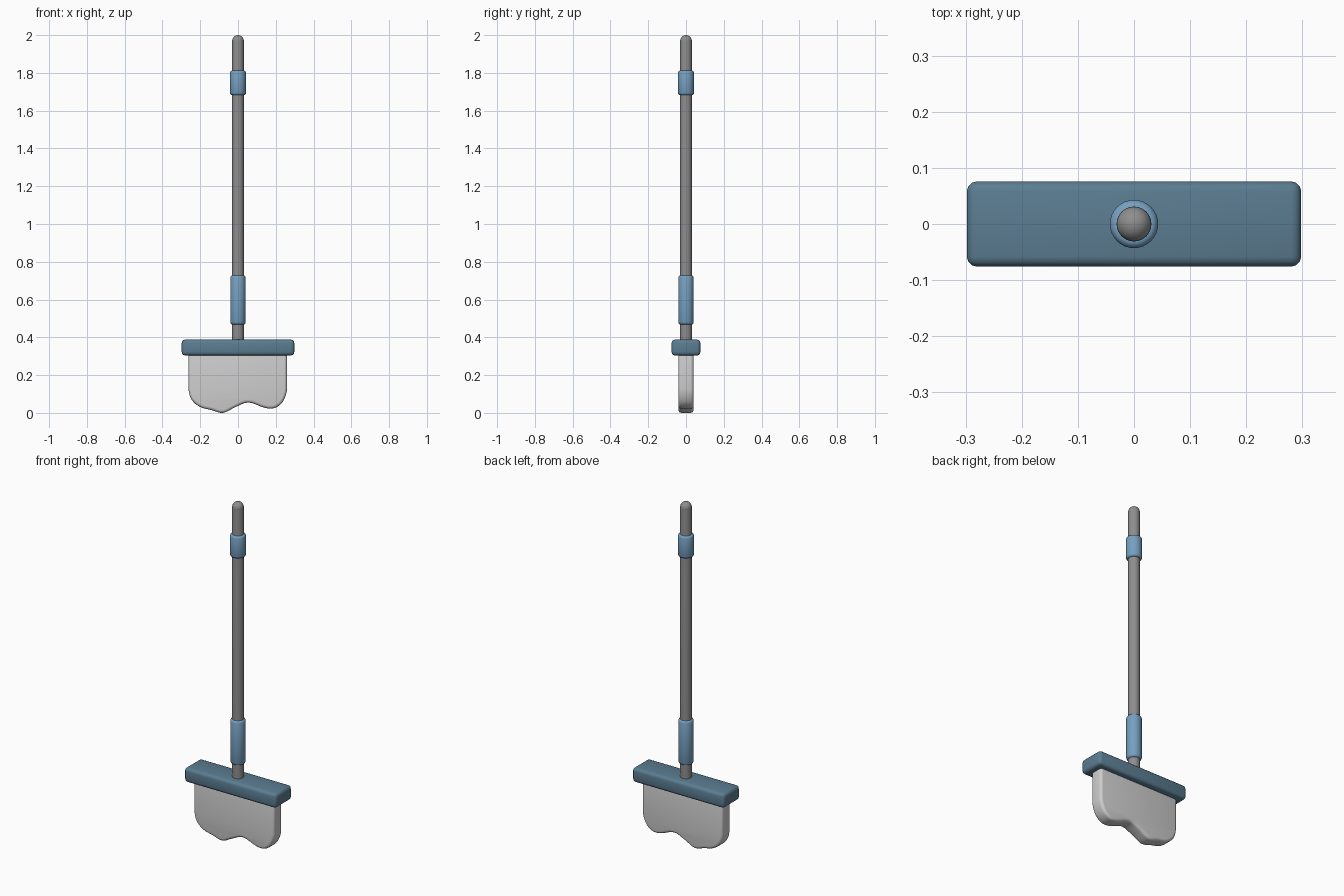
import bpy, bmesh, math
from mathutils import Vector

if "Cube" in bpy.data.objects:
    bpy.data.objects.remove(bpy.data.objects["Cube"])


def material(name, rgb):
    m = bpy.data.materials.new(name)
    m.diffuse_color = (*rgb, 1)
    m.use_nodes = True
    m.node_tree.nodes["Principled BSDF"].inputs["Base Color"].default_value = m.diffuse_color
    return m


GREY = material("pole grey", (0.27, 0.27, 0.27))
LIGHT_BLUE = material("collar blue", (0.18, 0.35, 0.53))
DARK_BLUE = material("block blue", (0.105, 0.205, 0.285))
PALE = material("mop pale grey", (0.62, 0.62, 0.62))


def finish(name, bm, mat, bevel=0, segments=3):
    bmesh.ops.recalc_face_normals(bm, faces=bm.faces)
    me = bpy.data.meshes.new(name)
    bm.to_mesh(me)
    bm.free()
    me.materials.append(mat)
    ob = bpy.data.objects.new(name, me)
    bpy.context.collection.objects.link(ob)
    bpy.ops.object.select_all(action='DESELECT')
    ob.select_set(True)
    bpy.context.view_layer.objects.active = ob
    if bevel:
        b = ob.modifiers.new("rounded edges", 'BEVEL')
        b.width, b.segments = bevel, segments
        b.limit_method, b.angle_limit = 'ANGLE', math.radians(60)
        b.use_clamp_overlap = False
        bpy.ops.object.modifier_apply(modifier=b.name)
    bpy.ops.object.shade_smooth_by_angle(angle=math.radians(40))
    return ob


def lathe(name, profile, mat, sides=32):
    """Spin (radius, z) points around the z axis."""
    bm = bmesh.new()
    vs = [bm.verts.new((r, 0, z)) for r, z in profile]
    es = [bm.edges.new(p) for p in zip(vs, vs[1:])]
    bmesh.ops.spin(bm, geom=vs + es, cent=(0, 0, 0), axis=(0, 0, 1),
                   angle=math.tau, steps=sides, use_duplicate=False)
    bmesh.ops.remove_doubles(bm, verts=bm.verts, dist=1e-5)
    return finish(name, bm, mat)


# pole with domed top
R = 0.031
dome = [(R * math.cos(a), 2 - R + R * math.sin(a))
        for a in (math.pi / 2 * i / 8 for i in range(8))]
lathe("pole", [(0, 0.36), (R, 0.36)] + dome + [(0, 2)], GREY)


# grip collars with softened rims
def collar(name, r, z0, z1, b=0.012):
    lathe(name, [(R - 0.004, z0), (r - b * 0.8, z0), (r - b * 0.25, z0 + b * 0.35),
                 (r, z0 + b), (r, z1 - b), (r - b * 0.25, z1 - b * 0.35),
                 (r - b * 0.8, z1), (R - 0.004, z1)], LIGHT_BLUE)


collar("upper_collar", 0.043, 1.682, 1.812)
collar("lower_collar", 0.041, 0.468, 0.728)

# block holding the mop
bm = bmesh.new()
bmesh.ops.create_cube(bm, size=1)
for v in bm.verts:
    v.co = (v.co.x * 0.596, v.co.y * 0.152, 0.346 + v.co.z * 0.084)
finish("mop_block", bm, DARK_BLUE, 0.018, 3)

# mop head: wavy outline, smoothed, then given thickness
pts = [Vector(p) for p in [
    (-0.262, 0.33), (-0.262, 0.13), (-0.245, 0.072), (-0.20, 0.034), (-0.14, 0.018),
    (-0.08, 0.003), (-0.015, 0.033), (0.055, 0.058), (0.145, 0.029), (0.195, 0.029),
    (0.237, 0.062), (0.260, 0.13), (0.260, 0.33)]]
outline = [pts[0]]
for i in range(1, len(pts) - 2):
    a, b, c, d = pts[i - 1:i + 3]
    k = (c - b).length
    t1 = (c - a).normalized() * k
    t2 = (d - b).normalized() * k
    for j in range(4):
        t = j / 4
        outline.append(b * (2*t**3 - 3*t*t + 1) + t1 * (t**3 - 2*t*t + t)
                       + c * (3*t*t - 2*t**3) + t2 * (t**3 - t*t))
outline += pts[-2:]
low = min(p.y for p in outline)
bm = bmesh.new()
face = bm.faces.new([bm.verts.new((p.x, -0.04, max(p.y - low, 0))) for p in outline])
ext = bmesh.ops.extrude_face_region(bm, geom=[face])
for v in ext["geom"]:
    if isinstance(v, bmesh.types.BMVert):
        v.co.y = 0.04
finish("mop_head", bm, PALE, 0.016, 4)
